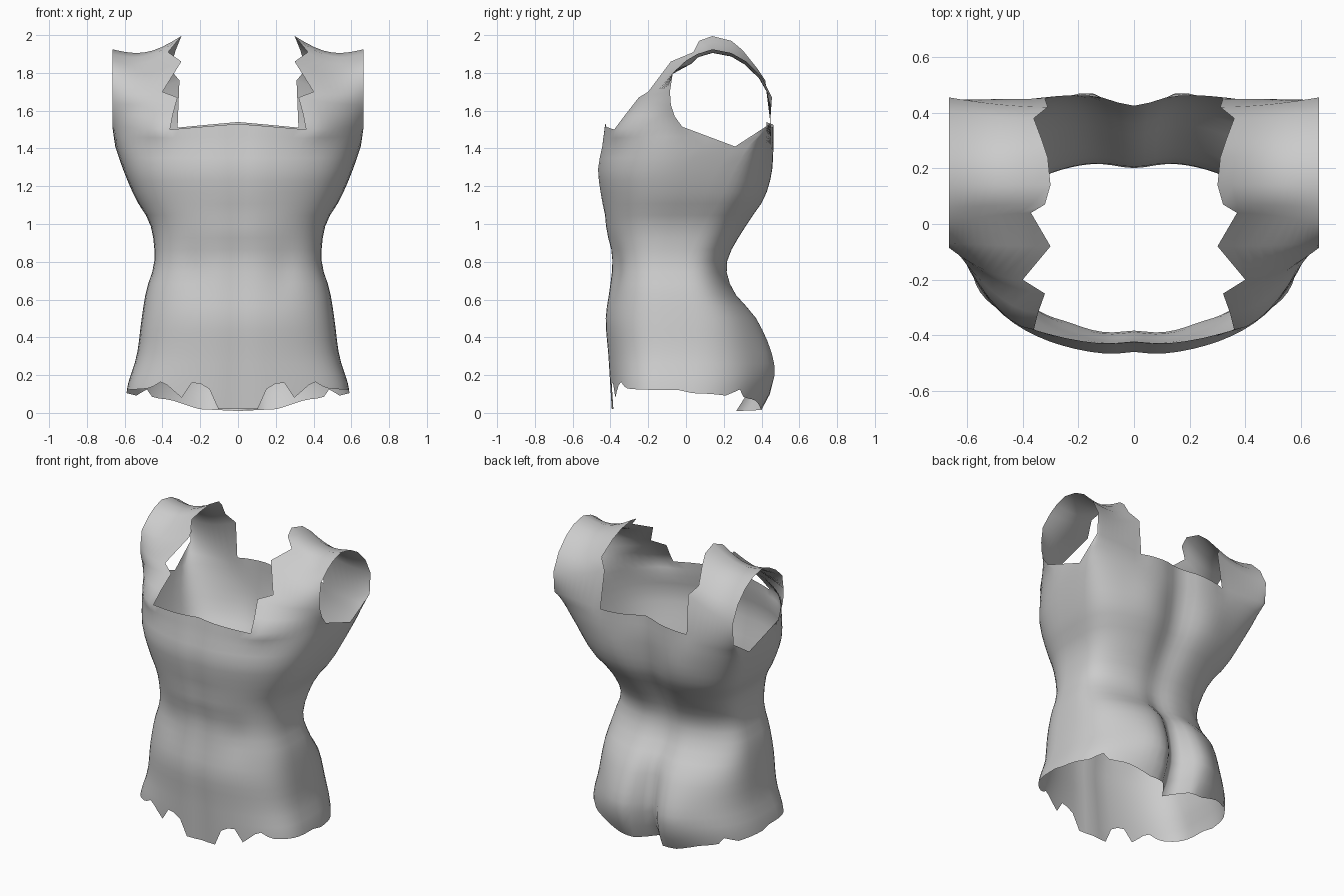
import bpy, math
from math import sin, cos, pi, exp

cube = bpy.data.objects.get("Cube")
if cube:
    bpy.data.objects.remove(cube)

HALF = 18          # columns from the centre line to each flank
NECK = 6           # column where the neck opening ends
TOP = 1.41         # height of the armpits

# Body sections: height, half width, flank y, front y, back y, front and back roundness
SECTIONS = [
    (0.00, .605, -.05, -.395, .40, .54, .76),
    (0.15, .583, -.04, -.405, .465, .54, .76),
    (0.30, .537, -.02, -.415, .46, .56, .76),
    (0.50, .510, -.02, -.43, .385, .58, .70),
    (0.65, .485, -.04, -.41, .26, .60, .64),
    (0.80, .443, -.05, -.395, .23, .60, .62),
    (1.00, .465, .02, -.43, .34, .58, .58),
    (1.13, .540, .09, -.45, .42, .57, .52),
    (1.28, .605, .16, -.472, .455, .57, .48),
    (TOP, .650, .26, -.45, .465, .58, .45),
]
# Depth of the furrow down the back: height, depth, width
FURROW = [(0, .14, .06), (.15, .12, .08), (.4, .09, .085), (.6, .045, .09),
          (.8, .025, .10), (1.0, .05, .11), (1.25, .05, .11), (TOP, .04, .10)]
# Torn lower edge: |x|, height
HEM_FRONT = [(0, .02), (.10, .02), (.13, .08), (.16, .15), (.25, .16),
             (.29, .08), (.40, .17), (.46, .13), (.60, .12)]
HEM_BACK = [(0, .01), (.2, .02), (.35, .07), (.44, .08), (.48, .13), (.52, .09), (.60, .11)]
# Shoulder arch from chest to back: neck edge x, y, z, then arm opening y, z
ARCH = [
    (.36, -.38, 1.50, -.02, 1.515), (.345, -.32, 1.58, -.06, 1.57),
    (.32, -.25, 1.67, -.08, 1.63), (.40, -.20, 1.70, -.085, 1.70),
    (.30, -.08, 1.86, -.07, 1.80), (.37, .04, 1.91, .00, 1.865),
    (.32, .07, 1.97, .06, 1.90), (.30, .14, 1.995, .14, 1.925),
    (.31, .24, 1.97, .24, 1.905), (.33, .30, 1.92, .32, 1.86),
    (.36, .38, 1.82, .40, 1.78), (.31, .42, 1.76, .455, 1.67),
    (.32, .45, 1.51, .445, 1.53),
]


def sample(table, t, smooth=True):
    """Interpolate the rows of a table by their first value."""
    t = max(table[0][0], min(t, table[-1][0]))
    k = next(i for i in range(len(table) - 1) if t <= table[i + 1][0])
    a, b = table[k], table[k + 1]
    f = (t - a[0]) / (b[0] - a[0])
    if not smooth:
        return [p + (q - p) * f for p, q in zip(a[1:], b[1:])]
    prev, nxt = table[max(k - 1, 0)], table[min(k + 2, len(table) - 1)]
    h, out = b[0] - a[0], []
    for c in range(1, len(a)):
        m0 = (b[c] - prev[c]) / (b[0] - prev[0]) * h
        m1 = (nxt[c] - a[c]) / (nxt[0] - a[0]) * h
        out.append(a[c] + f * m0 + f * f * (3 * (b[c] - a[c]) - 2 * m0 - m1)
                   + f ** 3 * (2 * (a[c] - b[c]) + m0 + m1))
    return out


def body_point(col, back, z):
    width, flank, front, rear, pf, pb = sample(SECTIONS, z)
    phi = col / HALF * pi / 2
    x, c = width * sin(phi), max(cos(phi), 0)
    if abs(col) == HALF:
        return (x, flank, z)
    if back:
        depth, wide = sample(FURROW, z)
        y = flank + (rear - flank) * c ** pb - depth * exp(-(x / wide) ** 2)
        # shoulder blades and buttocks
        y += .012 * exp(-((abs(x) - .25) / .12) ** 2 - ((z - 1.25) / .15) ** 2)
        y += .025 * exp(-((abs(x) - .22) / .12) ** 2 - ((z - .25) / .2) ** 2)
    else:
        y = flank + (front - flank) * c ** pf + .012 * exp(-(x / .06) ** 2)
        # belly muscle ridges and hollows beside them
        y += .004 * sin(z * 2 * pi / .2) * exp(-(x / .2) ** 2 - ((z - 1) / .2) ** 2)
        y += .012 * exp(-((abs(x) - .24) / .07) ** 2 - ((z - .75) / .12) ** 2)
    return (x, y, z)


verts, faces = [], []


def add(point):
    verts.append(point)
    return len(verts) - 1


def midpoint(a, b):
    return add([(p + q) / 2 for p, q in zip(verts[a], verts[b])])


# Torso tube: one loop of columns, front then back
loop = [(c, False) for c in range(-HALF, HALF + 1)]
loop += [(c, True) for c in range(HALF - 1, -HALF, -1)]
levels = [0, .09, .2] + [.2 + (TOP - .2) * k / 20 for k in range(1, 21)]
rings = []
for level in levels:
    ring = {}
    for col, back in loop:
        z = level
        if level < .2:
            rough_x = abs(.58 * sin(col / HALF * pi / 2))
            hem = sample(HEM_BACK if back else HEM_FRONT, rough_x, False)[0]
            z = hem + (.2 - hem) * level / .2
        ring[(col, back)] = add(body_point(col, back, z))
    rings.append(ring)
for low, high in zip(rings, rings[1:]):
    for a, b in zip(loop, loop[1:] + loop[:1]):
        faces.append((low[a], low[b], high[b], high[a]))

# Shoulders: arches run from the chest over the top to the back
top = rings[-1]
last = len(ARCH) + 3
arches = {}
for col in range(-HALF, HALF + 1):
    ends = (top[(col, False)], top[(col, col not in (-HALF, HALF))])
    s = sin(col / HALF * pi / 2)
    u = max(0, (abs(s) - .5) / .5)
    column = {0: ends[0], last: ends[1]}
    for row, (nx, ny, nz, ay, az) in enumerate(ARCH, 2):
        if abs(col) < NECK:
            # middle of the chest and back below the neck opening
            if row not in (2, last - 2):
                continue
            x, y, z = verts[ends[row > 2]]
            inward = .015 if row == 2 else 0
            rise = .03 * (1 - abs(col) / NECK)
            column[row] = add((x * nx / .325, y + inward, nz + rise))
            continue
        x = nx + (.665 - nx) * u
        y = ny + (ay - ny) * u ** 1.8
        lift = max(0, (nz - 1.6) / .4)
        z = nz + (az - nz) * u - .05 * lift * sin(pi * u)
        column[row] = add((math.copysign(x, col), y, z))
    # rows that ease the torso into the arch
    column[1] = midpoint(column[0], column[2])
    column[last - 1] = midpoint(column[last], column[last - 2])
    arches[col] = column
for col in range(-HALF, HALF):
    a, b = arches[col], arches[col + 1]
    for row in range(last):
        if all(r in c for c in (a, b) for r in (row, row + 1)):
            faces.append((a[row], b[row], b[row + 1], a[row + 1]))

mesh = bpy.data.meshes.new("torso_shell")
mesh.from_pydata(verts, [], faces)
mesh.update()
torso = bpy.data.objects.new("torso_shell", mesh)
bpy.context.collection.objects.link(torso)

# Plain grey surface
grey = bpy.data.materials.new("light_grey")
grey.use_nodes = True
colour = (.6, .6, .6, 1)
grey.diffuse_color = colour
grey.node_tree.nodes["Principled BSDF"].inputs["Base Color"].default_value = colour
mesh.materials.append(grey)
mesh.polygons.foreach_set("use_smooth", [True] * len(mesh.polygons))
mesh.update()
